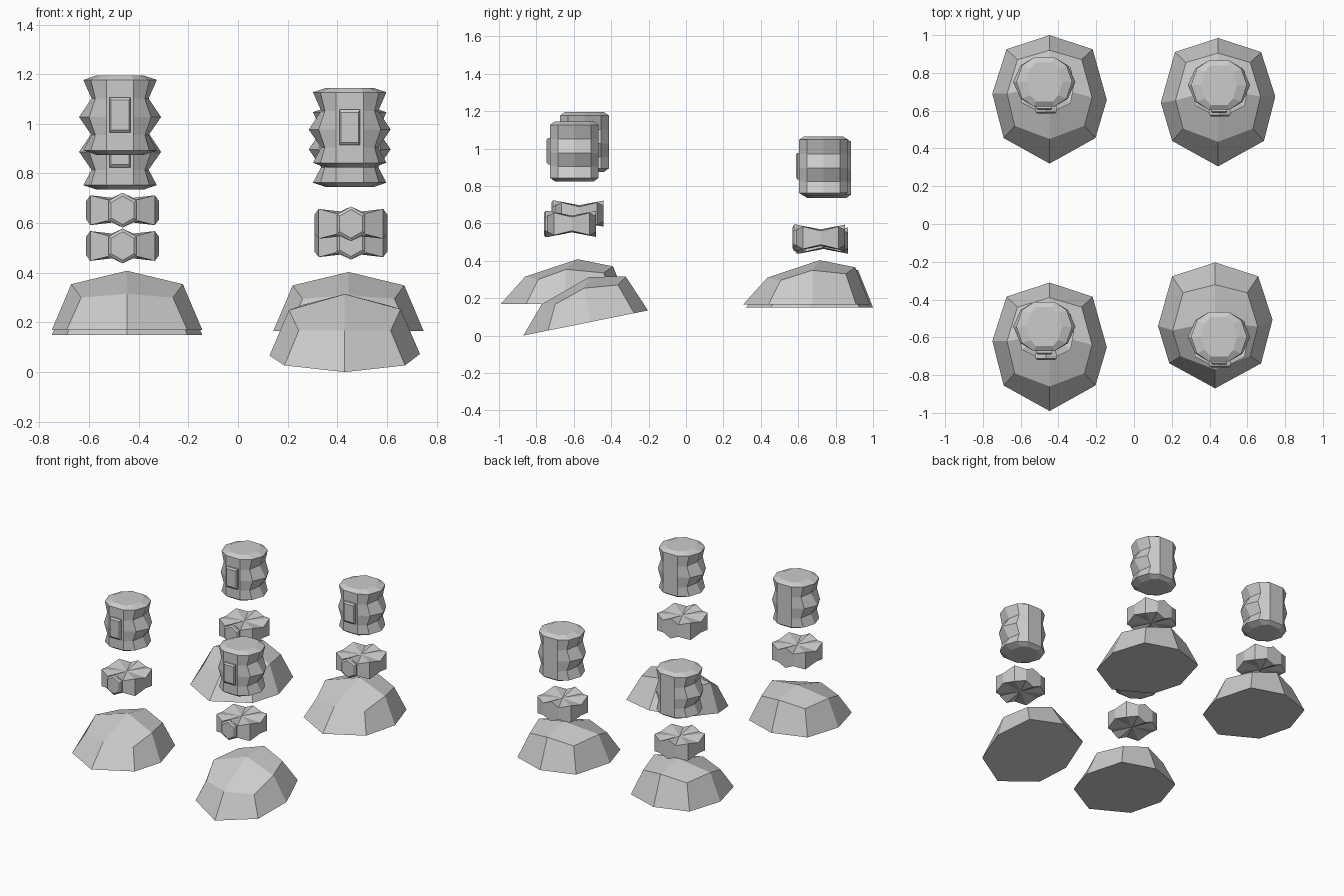
import bpy, bmesh, math
from mathutils import Matrix, Vector

if "Cube" in bpy.data.objects:
    bpy.data.objects.remove(bpy.data.objects["Cube"])

grey = bpy.data.materials.new("light_grey")
grey.diffuse_color = (0.6, 0.6, 0.6, 1)
grey.use_nodes = True
grey.node_tree.nodes["Principled BSDF"].inputs["Base Color"].default_value = grey.diffuse_color


def finish(name, bm, matrix):
    bmesh.ops.recalc_face_normals(bm, faces=bm.faces)
    bm.transform(matrix)
    mesh = bpy.data.meshes.new(name)
    bm.to_mesh(mesh)
    bm.free()
    mesh.materials.append(grey)
    bpy.context.collection.objects.link(bpy.data.objects.new(name, mesh))


def loft(bm, rings):
    """Bridge rings of points with quads and return the vertex rings."""
    vs = [[bm.verts.new(p) for p in r] for r in rings]
    n = len(rings[0])
    for a, b in zip(vs, vs[1:]):
        for i in range(n):
            j = (i + 1) % n
            bm.faces.new((a[i], a[j], b[j], b[i]))
    return vs


def pad(name, outline, matrix, front, back, bevel):
    """Front plate with a narrowed outer face; outline is in x and z."""
    cx = sum(p[0] for p in outline) / len(outline)
    cz = sum(p[1] for p in outline) / len(outline)

    def ring(y, s):
        return [(cx + (x - cx) * s, y, cz + (z - cz) * s) for x, z in outline]
    bm = bmesh.new()
    vs = loft(bm, [ring(back, 1), ring(front + 0.008, 1), ring(front, bevel)])
    bm.faces.new(vs[0])
    bm.faces.new(vs[-1])
    finish(name, bm, matrix)


def foot(name, matrix, side):
    """Wedge foot: eight-sided base, shoulder ring and a peak; side = outer x direction."""
    bm = bmesh.new()
    base = [(0, 0, 0), (.243, .135, 0), (.303, .37, 0), (.228, .605, 0),
            (0, .68, 0), (-.228, .605, 0), (-.303, .337, 0), (-.243, .135, 0)]
    top = [(0, .13, .145), (.185, .2, .13), (.225, .37, .184), (.17, .55, .165),
           (0, .60, .20), (-.17, .55, .165), (-.225, .35, .184), (-.185, .2, .13)]
    low, up = loft(bm, [[(side * x, y, z) for x, y, z in r] for r in (base, top)])
    bm.faces.new(low)
    peak = bm.verts.new((0, .41, .238))
    for i in range(0, 8, 2):
        bm.faces.new((up[i], up[i + 1], up[(i + 2) % 8], peak))
    finish(name, bm, matrix)


def ankle(name, matrix):
    """Band with alternating tall and short columns, plus a six-sided front pad."""
    quarter = [(0, -.13, .07), (.06, -.13, .042), (.13, -.095, .06), (.147, 0, .037)]
    cols = quarter + [(x, -y, h) for x, y, h in quarter[2::-1]]
    cols += [(-x, y, h) for x, y, h in cols[5:0:-1]]
    bm = bmesh.new()
    rings = loft(bm, [[(x, y, s * h) for x, y, h in cols] for s in (-1, 1)])
    for ring, s in zip(rings, (-1, 1)):
        c = bm.verts.new((0, 0, s * .045))
        for i in range(len(ring)):
            bm.faces.new((ring[i], ring[(i + 1) % len(ring)], c))
    finish(name, bm, matrix)
    hexagon = [(0, -.07), (.056, -.038), (.056, .038), (0, .07), (-.056, .038), (-.056, -.038)]
    pad(name + "_pad", hexagon, matrix, -.15, -.125, .82)


def leg(name, matrix):
    """Ten-sided shaft, flat front and back, pleated at the sides."""
    # height, side half width, diagonal half width, depth scale
    rows = [(0, .095, .075, .8), (.018, .148, .118, 1), (.08, .115, .10, 1),
            (.152, .165, .125, 1), (.227, .115, .10, 1), (.302, .148, .118, 1),
            (.32, .095, .075, .8)]
    rings = []
    for z, side, diag, d in rows:
        half = [(.055 * d, -.13 * d), (diag, -.088 * d), (side, 0),
                (diag, .088 * d), (.055 * d, .13 * d)]
        rings.append([(x, y, z) for x, y in half] + [(-x, y, z) for x, y in half[::-1]])
    bm = bmesh.new()
    vs = loft(bm, rings)
    bm.faces.new(vs[0])
    bm.faces.new(vs[-1])
    finish(name, bm, matrix)
    plate = [(-.042, .09), (.042, .09), (.042, .232), (-.042, .232)]
    pad(name + "_plate", plate, matrix, -.148, -.12, .85)


# label, outer side, foot origin, foot tilt, ankle centre, leg base
limbs = [
    ("back_left", -1, (-.447, .32, .15), 0, (-.465, .735, .508), (-.475, .752, .735)),
    ("back_right", 1, (.445, .305, .165), 0, (.455, .72, .523), (.45, .735, .745)),
    ("front_left", -1, (-.447, -.99, .17), 0, (-.465, -.57, .652), (-.475, -.543, .875)),
    ("front_right", 1, (.43, -.87, 0), 11.4, (.455, -.61, .597), (.45, -.597, .825)),
]
for label, side, f, tilt, a, l in limbs:
    foot(label + "_foot", Matrix.Translation(Vector(f)) @ Matrix.Rotation(math.radians(tilt), 4, 'X'), side)
    ankle(label + "_ankle", Matrix.Translation(Vector(a)))
    leg(label + "_leg", Matrix.Translation(Vector(l)))
